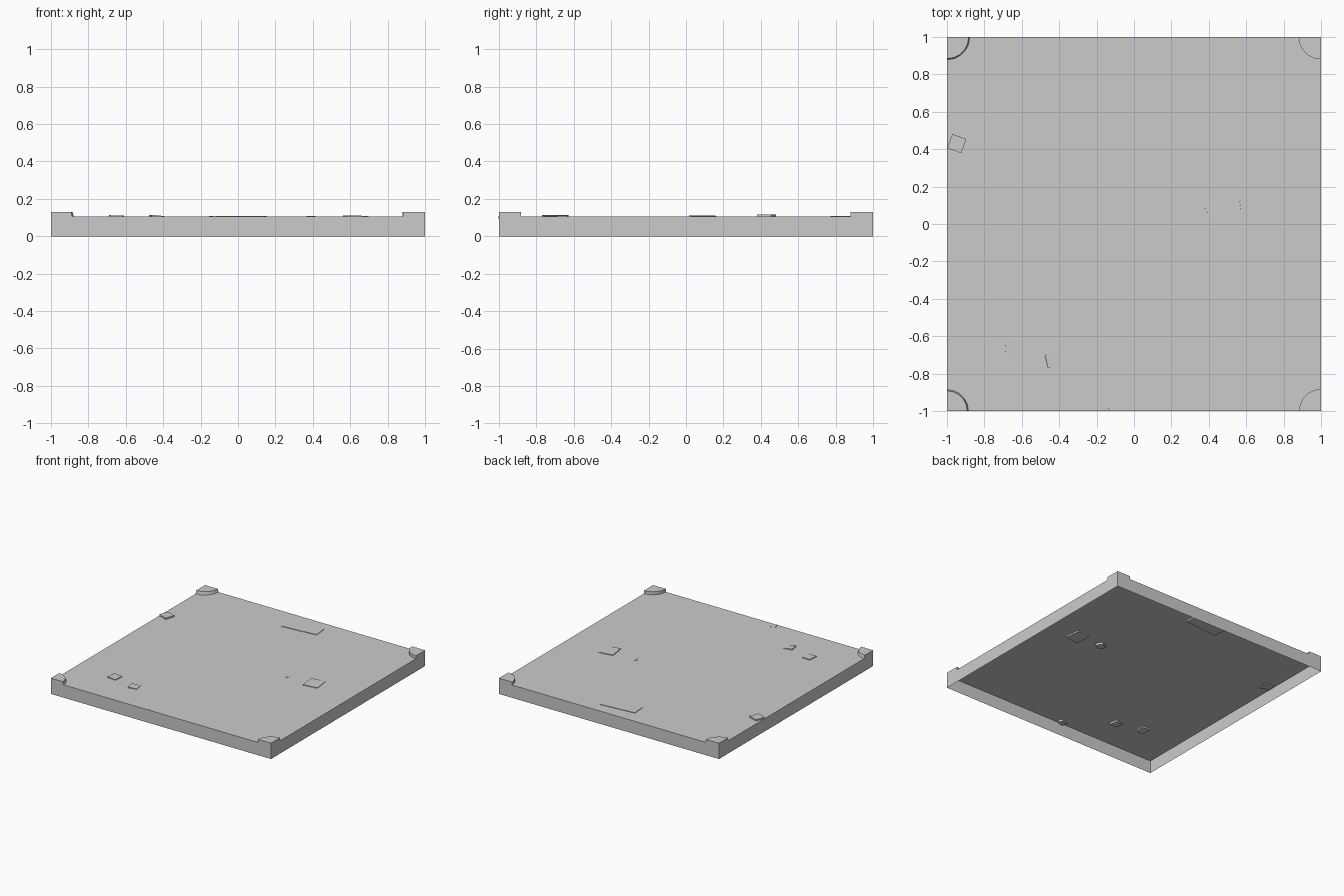
import bpy, bmesh
from math import radians, sin, cos, pi
from mathutils import Matrix, Euler

if "Cube" in bpy.data.objects:
    bpy.data.objects.remove(bpy.data.objects["Cube"])

TOP = 0.105    # ground level
POST = 0.13    # corner height


def make_object(name, bm):
    bmesh.ops.recalc_face_normals(bm, faces=bm.faces)
    mesh = bpy.data.meshes.new(name)
    bm.to_mesh(mesh)
    bm.free()
    obj = bpy.data.objects.new(name, mesh)
    bpy.context.collection.objects.link(obj)
    return obj


# Ground tile: a square slab with an open underside
bm = bmesh.new()
bmesh.ops.create_cube(bm, size=1, matrix=Matrix.Translation((0, 0, TOP / 2))
                      @ Matrix.Diagonal((2, 2, TOP, 1)))
bottom = [f for f in bm.faces if f.calc_center_median().z < 0.001]
bmesh.ops.delete(bm, geom=bottom, context='FACES_ONLY')
make_object("ground_tile", bm)


# Raised quarter-round corner stones, open below, flush with the tile sides
def corner_stone(name, sx, sy, radius, top_radius):
    bm = bmesh.new()
    rings = []
    for z, r in ((TOP, radius), (POST, top_radius)):
        pts = [(1, 1)] + [(1 - r * cos(i * pi / 10), 1 - r * sin(i * pi / 10))
                          for i in range(6)]
        rings.append([bm.verts.new((sx * x, sy * y, z)) for x, y in pts])
    low, high = rings
    bm.faces.new(high)
    for i in range(len(low)):
        j = (i + 1) % len(low)
        bm.faces.new((low[i], low[j], high[j], high[i]))
    make_object(name, bm)


corner_stone("corner_front_left", -1, -1, 0.115, 0.108)
corner_stone("corner_front_right", 1, -1, 0.118, 0.118)
corner_stone("corner_back_left", -1, 1, 0.122, 0.116)
corner_stone("corner_back_right", 1, 1, 0.12, 0.12)


# Flat paving stones, slightly tilted and half sunk into the ground
def paving_stone(name, x, y, z, size, turn, tilt=(0, 0)):
    bm = bmesh.new()
    rot = Euler((radians(tilt[0]), radians(tilt[1]), radians(turn))).to_matrix().to_4x4()
    bmesh.ops.create_cube(bm, size=1, matrix=Matrix.Translation((x, y, z)) @ rot
                          @ Matrix.Diagonal((*size, 1)))
    make_object(name, bm)


paving_stone("stone_left_edge", -0.948, 0.43, 0.108, (0.08, 0.08, 0.018), -20)
paving_stone("stone_front_a", -0.65, -0.67, 0.102, (0.075, 0.08, 0.018), -5, (0, 2))
paving_stone("stone_front_b", -0.435, -0.727, 0.102, (0.07, 0.07, 0.018), 12, (0, 5))
paving_stone("stone_front_edge", -0.11, -0.97, 0.098, (0.06, 0.045, 0.016), 20, (0, 3))
paving_stone("stone_middle_large", 0.63, 0.09, 0.102, (0.12, 0.13, 0.016), 8, (0, 1))
paving_stone("stone_middle_small", 0.41, 0.1, 0.098, (0.07, 0.06, 0.016), 30, (0, 4))
paving_stone("long_slab_back", 0.0, 0.84, 0.101, (0.3, 0.11, 0.016), 5)
